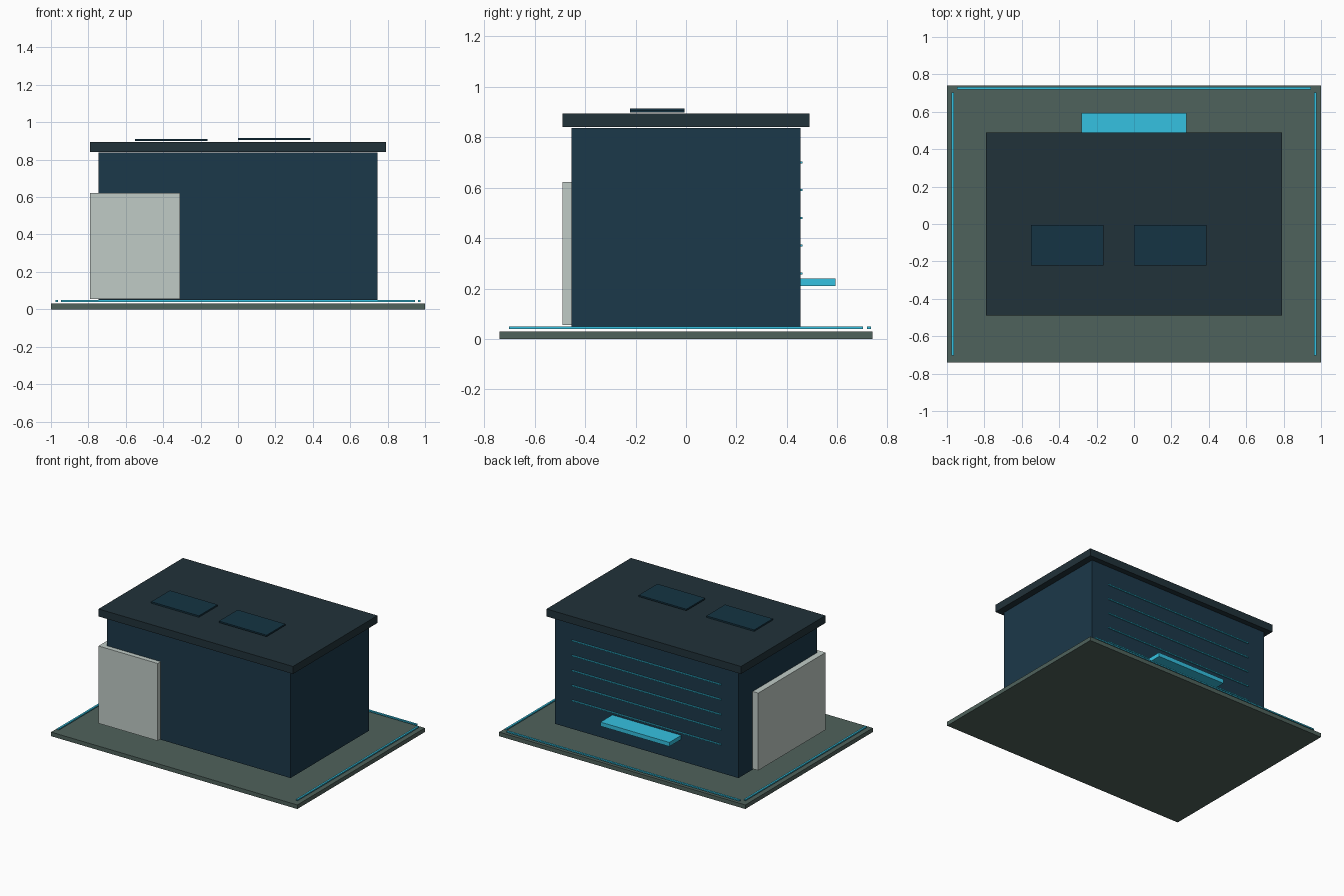
import bpy

if "Cube" in bpy.data.objects:
    bpy.data.objects.remove(bpy.data.objects["Cube"])


def material(name, rgb):
    # sRGB 0-255 to linear viewport colour
    m = bpy.data.materials.new(name)
    m.diffuse_color = [(c / 255) ** 2.2 for c in rgb] + [1.0]
    m.use_nodes = True
    m.node_tree.nodes["Principled BSDF"].inputs["Base Color"].default_value = m.diffuse_color
    return m


slate = material("slate", (80, 98, 92))
navy = material("navy", (33, 59, 75))
charcoal = material("charcoal", (38, 53, 60))
pale = material("pale", (191, 202, 197))
teal = material("teal", (27, 55, 69))
cyan = material("cyan", (56, 192, 224))


def box(name, x, y, z, mat):
    # axis-aligned box from (min, max) ranges
    bpy.ops.mesh.primitive_cube_add(size=1, location=[sum(r) / 2 for r in (x, y, z)])
    ob = bpy.context.object
    ob.name = name
    ob.scale = [r[1] - r[0] for r in (x, y, z)]
    bpy.ops.object.transform_apply(location=False, rotation=False, scale=True)
    ob.data.materials.append(mat)
    return ob


# ground slab, main building and overhanging roof
box("base_slab", (-1, 1), (-0.74, 0.74), (0, 0.03), slate)
box("building_body", (-0.745, 0.745), (-0.455, 0.455), (0.05, 0.837), navy)
box("roof_slab", (-0.79, 0.79), (-0.49, 0.49), (0.84, 0.895), charcoal)

# pale block wrapping the front left corner
box("corner_block", (-0.79, -0.31), (-0.49, 0.29), (0.055, 0.623), pale)

# skylights
for i, (x, z) in enumerate(((-0.55, 0.899), (0.0, 0.904))):
    box(f"skylight_{i + 1}", (x, x + 0.388), (-0.222, -0.005), (z, z + 0.011), teal)

# glowing strips around the slab: both sides and the back
for side, s in (("left", -1), ("right", 1)):
    box(f"ground_strip_{side}", (s * 0.97 - 0.007, s * 0.97 + 0.007),
        (-0.703, 0.703), (0.04, 0.049), cyan)
box("ground_strip_back", (-0.947, 0.947), (0.719, 0.733), (0.04, 0.049), cyan)

# back wall: thin horizontal lines and a ledge
for i in range(5):
    z = 0.26 + 0.11 * i
    box(f"wall_line_{i + 1}", (-0.605, 0.605), (0.45, 0.463), (z - 0.004, z + 0.004), cyan)
box("back_ledge", (-0.28, 0.28), (0.45, 0.593), (0.21, 0.24), cyan)
